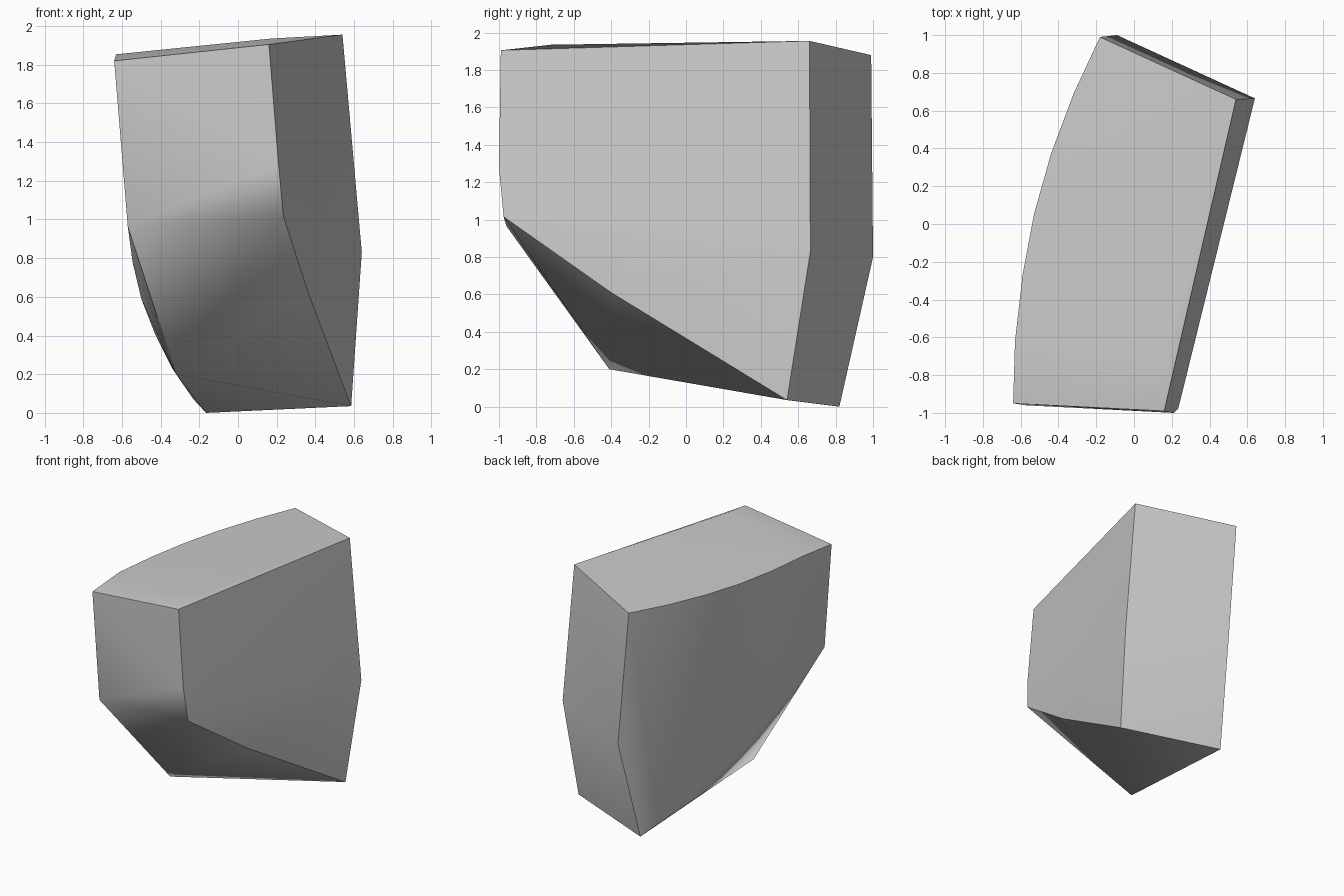
import bpy
import bmesh
import math

cube = bpy.data.objects.get("Cube")
if cube:
    bpy.data.objects.remove(cube, do_unlink=True)


def top(x, y):
    """Point on the gently sloping top plane."""
    return (x, y, 1.935 + 0.1 * (x - 0.17) - 0.012 * (y + 0.72))


# Top face: curved left rim, then the crowned corner and the back right corner
rim = [(-0.63, -0.62), (-0.59, -0.27), (-0.53, 0.05),
       (-0.44, 0.37), (-0.32, 0.69), (-0.18, 0.99)]
points = [top(x, y) for x, y in rim + [(0.17, -0.72), (0.54, 0.66)]]

# Front face, slightly bent above its lower edge
points += [(-0.64, -0.95, 1.82), (0.16, -0.99, 1.905), (0.21, -1.0, 1.28),
           (-0.57, -0.96, 0.965), (0.235, -0.975, 1.015)]

# Lower edge of the curved wall
points += [(-0.545, -0.62, 0.78), (-0.5, -0.27, 0.59), (-0.43, 0.05, 0.41),
           (-0.34, 0.37, 0.23), (-0.23, 0.69, 0.07)]

# Back face bend and the underside corners
points += [(0.64, 0.665, 0.83), (-0.09, 1.0, 0.8), (0.367, -0.4, 0.61),
           (-0.32, -0.41, 0.2), (0.585, 0.54, 0.035), (-0.165, 0.82, 0.0)]

# Wrap the corners in one solid and merge its flat faces
bm = bmesh.new()
for p in points:
    bm.verts.new(p)
bmesh.ops.convex_hull(bm, input=bm.verts[:])
bmesh.ops.delete(bm, geom=[v for v in bm.verts if not v.link_faces], context='VERTS')
bmesh.ops.dissolve_limit(bm, angle_limit=math.radians(1.5),
                         verts=bm.verts[:], edges=bm.edges[:])
bmesh.ops.recalc_face_normals(bm, faces=bm.faces[:])
mesh = bpy.data.meshes.new("stone_chunk")
bm.to_mesh(mesh)
bm.free()

chunk = bpy.data.objects.new("stone_chunk", mesh)
bpy.context.collection.objects.link(chunk)

# Plain grey stone
grey = bpy.data.materials.new("stone_grey")
grey.use_nodes = True
colour = (0.6, 0.6, 0.6, 1.0)
grey.diffuse_color = colour
grey.node_tree.nodes["Principled BSDF"].inputs["Base Color"].default_value = colour
mesh.materials.append(grey)

# Soft bends, sharp corners
bpy.ops.object.select_all(action='DESELECT')
chunk.select_set(True)
bpy.context.view_layer.objects.active = chunk
bpy.ops.object.shade_smooth_by_angle(angle=math.radians(45))
weighted = chunk.modifiers.new("weighted_normals", 'WEIGHTED_NORMAL')
weighted.keep_sharp = True
